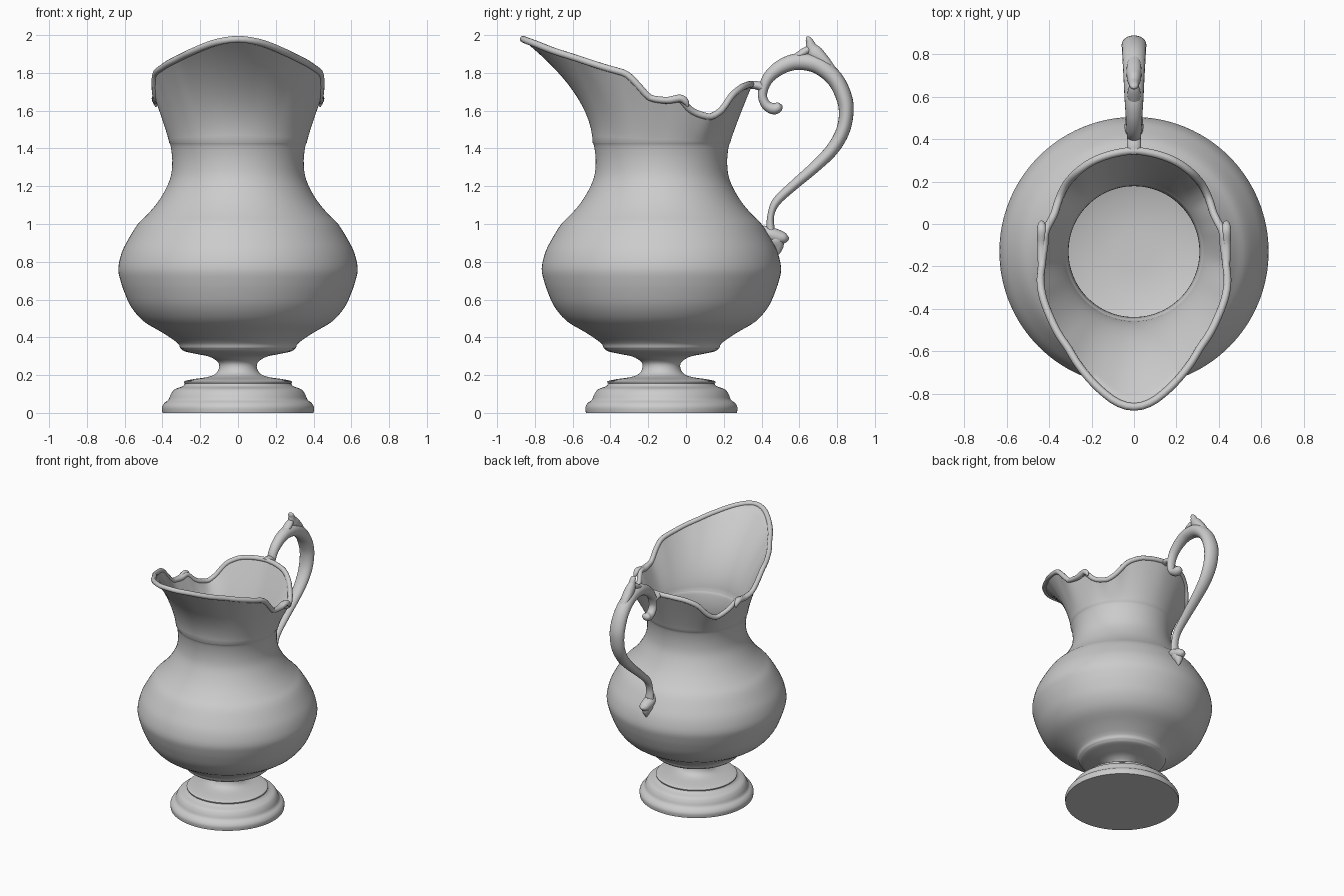
import bpy, bmesh, math
from mathutils import Vector

N = 128      # segments around
CY = -0.13   # y of the vessel axis


def smooth_path(pts, steps):
    """Catmull-Rom through tuples of any length."""
    out = []
    for i in range(len(pts) - 1):
        p0, p1, p2 = pts[max(i - 1, 0)], pts[i], pts[i + 1]
        p3 = pts[min(i + 2, len(pts) - 1)]
        for s in range(steps):
            t = s / steps
            out.append(tuple(0.5 * (2 * b + (c - a) * t + (2 * a - 5 * b + 4 * c - d) * t * t
                                    + (3 * b - a - 3 * c + d) * t ** 3)
                             for a, b, c, d in zip(p0, p1, p2, p3)))
    return out + [tuple(pts[-1])]


def loft(name, rings, closed=False, angle=40):
    """Skin a list of equal-length rings; cap the ends unless closed."""
    bm = bmesh.new()
    vs = [[bm.verts.new(p) for p in r] for r in rings]
    n = len(rings[0])
    pairs = list(zip(vs, vs[1:])) + ([(vs[-1], vs[0])] if closed else [])
    for a, b in pairs:
        for i in range(n):
            j = (i + 1) % n
            bm.faces.new((a[i], a[j], b[j], b[i]))
    if not closed:
        bm.faces.new(vs[0])
        bm.faces.new(vs[-1])
    bmesh.ops.recalc_face_normals(bm, faces=bm.faces)
    me = bpy.data.meshes.new(name)
    bm.to_mesh(me)
    bm.free()
    ob = bpy.data.objects.new(name, me)
    bpy.context.collection.objects.link(ob)
    bpy.ops.object.select_all(action='DESELECT')
    ob.select_set(True)
    bpy.context.view_layer.objects.active = ob
    bpy.ops.object.shade_smooth_by_angle(angle=math.radians(angle))
    return ob


def polar(r, a, z):
    return (r * math.sin(a), CY - r * math.cos(a), z)


ANG = [2 * math.pi * i / N for i in range(N)]


def circle(r, z):
    return [polar(r, a, z) for a in ANG]


def sweep(name, pts, x=0.0, steps=6, n=20):
    """Elliptical tube in the y-z plane; pts are (y, z, half width x, half thickness)."""
    path = smooth_path(pts, steps)
    rings = []
    for i, (y, z, rx, rn) in enumerate(path):
        a, b = path[max(i - 1, 0)], path[min(i + 1, len(path) - 1)]
        ty, tz = b[0] - a[0], b[1] - a[1]
        l = math.hypot(ty, tz) or 1
        ny, nz = -tz / l, ty / l
        rings.append([(x + rx * math.cos(k * 2 * math.pi / n),
                       y + ny * rn * math.sin(k * 2 * math.pi / n),
                       z + nz * rn * math.sin(k * 2 * math.pi / n)) for k in range(n)])
    return loft(name, rings, angle=60)


# Foot: stepped base, then the stem with its own disc
base = [(0.40, 0.0), (0.402, 0.03), (0.39, 0.052), (0.368, 0.07), (0.355, 0.10),
        (0.335, 0.125), (0.295, 0.14), (0.28, 0.155)]
loft("foot_base", [circle(*p) for p in smooth_path(base, 4)])
stem = [(0.284, 0.155), (0.284, 0.168), (0.24, 0.178), (0.16, 0.19), (0.118, 0.208),
        (0.10, 0.24), (0.107, 0.27), (0.15, 0.297), (0.21, 0.31), (0.28, 0.325), (0.30, 0.338)]
loft("stem", [circle(*p) for p in smooth_path(stem, 4)])

# Rim outline, half of it (x, y, z), front spout to back
rim_pts = [(0, -0.885, 1.995), (0.08, -0.865, 1.985), (0.14, -0.82, 1.97), (0.24, -0.72, 1.93),
           (0.32, -0.60, 1.893), (0.41, -0.45, 1.845), (0.455, -0.32, 1.81), (0.46, -0.26, 1.75),
           (0.453, -0.20, 1.68), (0.44, -0.10, 1.665), (0.435, -0.02, 1.68), (0.415, 0.01, 1.63),
           (0.39, 0.06, 1.60), (0.365, 0.14, 1.578), (0.335, 0.20, 1.61), (0.28, 0.26, 1.70),
           (0.20, 0.315, 1.74), (0.10, 0.35, 1.752), (0, 0.365, 1.755)]
rim_polar = [(math.atan2(x, CY - y), math.hypot(x, y - CY) - 0.012, z - 0.014)
             for x, y, z in rim_pts]


def rim_at(a):
    a = min(a, 2 * math.pi - a)
    for (a0, r0, z0), (a1, r1, z1) in zip(rim_polar, rim_polar[1:]):
        if a <= a1 + 1e-6:
            t = (a - a0) / (a1 - a0)
            return r0 + (r1 - r0) * t, z0 + (z1 - z0) * t
    return rim_polar[-1][1:]


raw = [rim_at(a) for a in ANG]
rim = [tuple(0.25 * raw[i - 1][k] + 0.5 * raw[i][k] + 0.25 * raw[(i + 1) % N][k] for k in (0, 1))
       for i in range(N)]

# Vessel: round belly and neck, then a flare up to the wavy rim, then the inner wall
belly = [(0.27, 0.325), (0.305, 0.342), (0.32, 0.37), (0.40, 0.425), (0.50, 0.485),
         (0.565, 0.56), (0.60, 0.635), (0.622, 0.70), (0.634, 0.765), (0.615, 0.85),
         (0.58, 0.92), (0.53, 1.0), (0.48, 1.05), (0.425, 1.115), (0.38, 1.19),
         (0.354, 1.26), (0.348, 1.34), (0.356, 1.41), (0.364, 1.43)]
outer = smooth_path(belly, 3)


def flare(t, inset):
    ring = []
    for a, (r, z) in zip(ANG, rim):
        front = max(0.0, math.cos(a))
        p = 1.1 + 0.75 * front ** 2
        ring.append(polar(0.364 + (r - 0.364) * t ** p - inset, a, 1.43 + (z - 1.43) * t))
    return ring


K = 14
rings = [circle(r, z) for r, z in outer]
rings += [flare(k / K, 0) for k in range(1, K + 1)]
rings += [flare(k / K, 0.04 - 0.022 * k / K) for k in range(K, 0, -1)]
rings += [circle(r - 0.04, z) for r, z in reversed(outer) if z > 0.43]
rings += [circle(0.25, 0.385), circle(0.1, 0.375), circle(0.01, 0.375)]
loft("vessel", rings, angle=50)

# Rolled bead following the rim
mid = [Vector(polar(r - 0.008, a, z)) for a, (r, z) in zip(ANG, rim)]
bead = []
for i, p in enumerate(mid):
    t = (mid[(i + 1) % N] - mid[i - 1]).normalized()
    u = t.cross(Vector((0, 0, 1))).normalized()
    v = t.cross(u)
    bead.append([p + 0.018 * (u * math.cos(k * math.pi / 5) + v * math.sin(k * math.pi / 5))
                 for k in range(10)])
loft("rim_bead", bead, closed=True, angle=60)

# Small curls on the rim at both sides
for side, s in (("right", 1), ("left", -1)):
    sweep("rim_curl_" + side, [(-0.23, 1.69, .004, .004), (-0.18, 1.665, .018, .016),
                               (-0.10, 1.655, .02, .018), (-0.03, 1.665, .022, .02),
                               (0.0, 1.645, .016, .016), (0.01, 1.62, .004, .004)], x=s * 0.435)

# Handle: scroll at the rim, arch, tapering S down to the belly
sweep("handle", [(0.508, 1.63, .004, .004), (0.495, 1.622, .03, .024), (0.465, 1.61, .034, .03),
                 (0.425, 1.63, .032, .026), (0.405, 1.68, .032, .024), (0.42, 1.745, .034, .028),
                 (0.455, 1.795, .036, .034), (0.52, 1.84, .04, .04), (0.60, 1.86, .045, .044),
                 (0.70, 1.84, .05, .046), (0.79, 1.765, .055, .044), (0.84, 1.66, .058, .042),
                 (0.847, 1.57, .056, .038), (0.825, 1.48, .052, .036), (0.77, 1.39, .046, .034),
                 (0.68, 1.30, .04, .03), (0.57, 1.205, .034, .026), (0.48, 1.12, .03, .023),
                 (0.45, 1.05, .028, .018), (0.447, 0.98, .032, .022), (0.455, 0.93, .036, .03)])
sweep("handle_bridge", [(0.33, 1.735, .03, .02), (0.37, 1.735, .034, .022),
                        (0.42, 1.72, .03, .026)])

# Leaf-shaped foot of the handle on the belly
sweep("handle_foot", [(0.40, 0.975, .02, .02), (0.44, 0.95, .042, .035), (0.485, 0.932, .042, .038),
                      (0.525, 0.925, .032, .027), (0.546, 0.925, .004, .004)])
sweep("handle_foot_tip", [(0.46, 0.97, .02, .02), (0.475, 0.92, .04, .045),
                          (0.487, 0.88, .028, .03), (0.485, 0.84, .006, .008)])

# Thumb rest on top of the arch
sweep("thumb_rest", [(0.80, 1.80, .02, .008), (0.74, 1.86, .034, .026), (0.69, 1.90, .034, .04),
                     (0.665, 1.935, .026, .03), (0.655, 1.965, .022, .02),
                     (0.645, 1.982, .018, .014), (0.637, 1.99, .003, .003)])
sweep("thumb_rest_leaf", [(0.55, 1.87, .015, .01), (0.60, 1.895, .03, .02),
                          (0.64, 1.92, .026, .02), (0.67, 1.935, .01, .01)])
